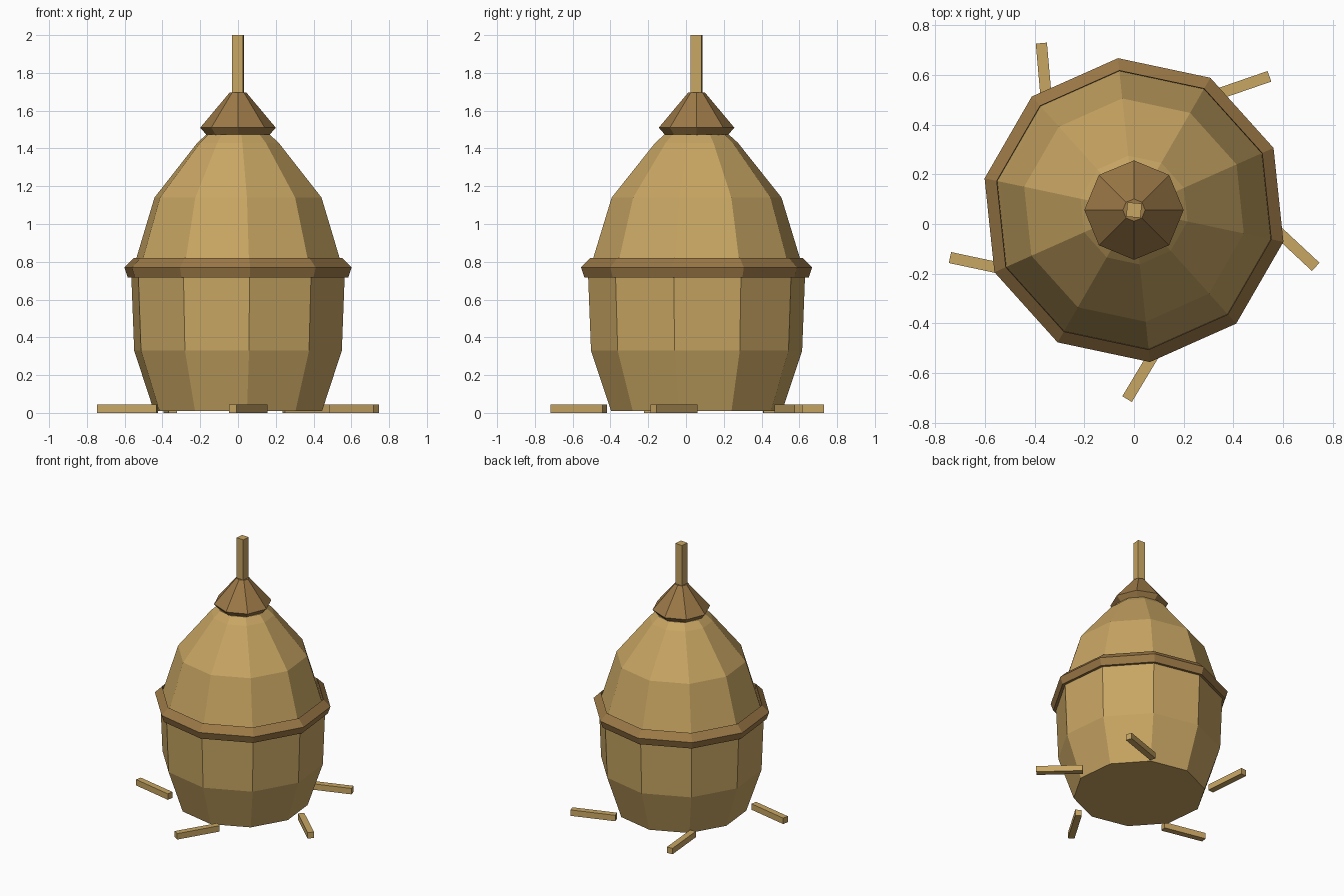
import bpy, bmesh
from math import cos, sin, radians
from mathutils import Matrix, Vector

cube = bpy.data.objects.get("Cube")
if cube:
    bpy.data.objects.remove(cube, do_unlink=True)

AXIS = Vector((0, 0.056, 0))  # upright axis of the basket


def material(name, color):
    mat = bpy.data.materials.new(name)
    mat.use_nodes = True
    mat.diffuse_color = (*color, 1)
    mat.node_tree.nodes["Principled BSDF"].inputs["Base Color"].default_value = (*color, 1)
    return mat


straw = material("straw", (0.58, 0.38, 0.125))
brown = material("brown_binding", (0.33, 0.19, 0.063))


def finish(name, bm, mat):
    bmesh.ops.recalc_face_normals(bm, faces=bm.faces)
    mesh = bpy.data.meshes.new(name)
    bm.to_mesh(mesh)
    bm.free()
    mesh.materials.append(mat)
    obj = bpy.data.objects.new(name, mesh)
    bpy.context.collection.objects.link(obj)
    return obj


def lathe(name, profile, sides, turn, mat, closed=False):
    """Faceted solid from (radius, height) points; closed joins last to first."""
    bm = bmesh.new()
    rings = []
    for r, z in profile:
        angles = [radians(turn + 360 * i / sides) for i in range(sides)]
        rings.append([bm.verts.new((r * cos(a), r * sin(a), z)) for a in angles])
    pairs = list(zip(rings, rings[1:]))
    if closed:
        pairs.append((rings[-1], rings[0]))
    else:
        bm.faces.new(rings[0])
        bm.faces.new(rings[-1])
    for low, high in pairs:
        for i in range(sides):
            j = (i + 1) % sides
            bm.faces.new((low[i], low[j], high[j], high[i]))
    obj = finish(name, bm, mat)
    obj.location = AXIS
    return obj


def box(name, size, center, turn, mat):
    bm = bmesh.new()
    bmesh.ops.create_cube(bm, size=1)
    bmesh.ops.scale(bm, vec=size, verts=bm.verts)
    obj = finish(name, bm, mat)
    obj.matrix_world = Matrix.Translation(center) @ Matrix.Rotation(radians(turn), 4, "Z")
    return obj


# Basket and domed lid, ten-sided
lathe("basket_body", [(0.455, 0.01), (0.562, 0.33), (0.578, 0.74)], 10, -12, straw)
lathe("domed_lid", [(0.575, 0.74), (0.55, 0.82), (0.452, 1.14), (0.22, 1.43), (0.17, 1.475)],
      10, -12, straw)

# Binding hoop around the seam
lathe("binding_hoop", [(0.565, 0.82), (0.615, 0.77), (0.597, 0.717), (0.56, 0.717)],
      10, -12, brown, closed=True)

# Eight-sided cap with a square spike
lathe("cap", [(0.165, 1.47), (0.2, 1.51), (0.045, 1.695)], 8, 0, brown)
box("spike", (0.058, 0.058, 0.32), AXIS + Vector((0, 0, 1.84)), -5, straw)

# Loose sticks around the foot: (position angle, heading)
for n, (angle, heading) in enumerate([(51, 19), (125, 95), (201, 168), (275, 239), (349, 317)]):
    a = radians(angle)
    center = AXIS + Vector((0.626 * cos(a), 0.626 * sin(a), 0.0225))
    box(f"ground_stick_{n + 1}", (0.32, 0.045, 0.045), center, heading, straw)
